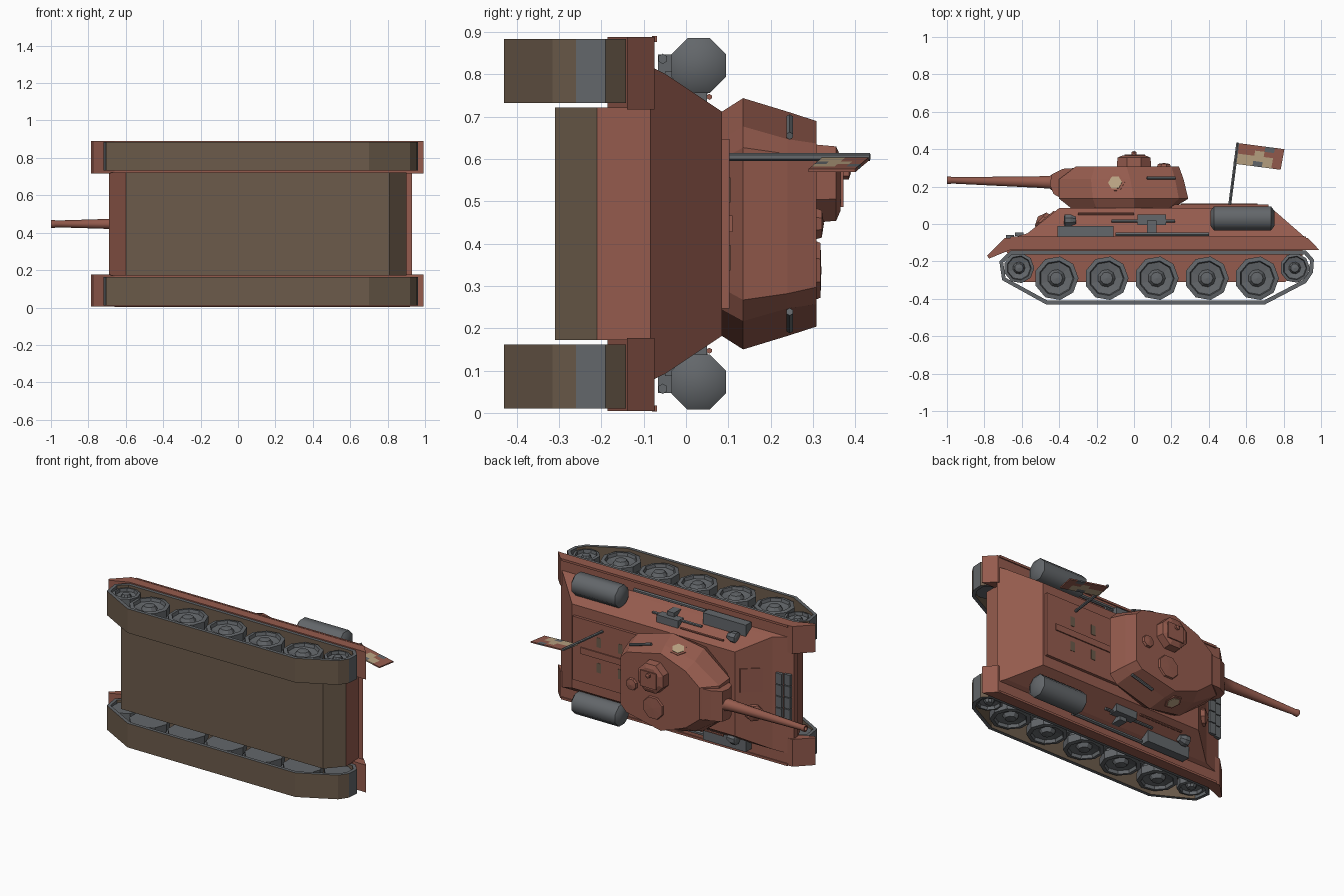
import bpy
import bmesh
from math import cos, sin, pi
from mathutils import Vector

cube = bpy.data.objects.get("Cube")
if cube:
    bpy.data.objects.remove(cube)

MID = 0.447  # middle plane across the width; the vehicle lies on its side, roof toward +y


def material(name, rgb):
    m = bpy.data.materials.new(name)
    m.use_nodes = True
    m.diffuse_color = (*rgb, 1)
    m.node_tree.nodes["Principled BSDF"].inputs["Base Color"].default_value = (*rgb, 1)
    return m


RED = material("rust_red", (0.30, 0.105, 0.075))
GREY = material("steel_grey", (0.125, 0.135, 0.145))
BROWN = material("mud_brown", (0.15, 0.105, 0.07))
TAN = material("sand_tan", (0.48, 0.36, 0.22))


def finish(name, bm, *mats, rule=None, smooth=False):
    bmesh.ops.remove_doubles(bm, verts=bm.verts, dist=0.0002)
    bmesh.ops.recalc_face_normals(bm, faces=bm.faces)
    bm.normal_update()
    if rule:
        for f in bm.faces:
            f.material_index = rule(f)
    mesh = bpy.data.meshes.new(name)
    bm.to_mesh(mesh)
    bm.free()
    obj = bpy.data.objects.new(name, mesh)
    bpy.context.collection.objects.link(obj)
    for m in mats:
        mesh.materials.append(m)
    if smooth:
        bpy.ops.object.select_all(action="DESELECT")
        obj.select_set(True)
        bpy.context.view_layer.objects.active = obj
        bpy.ops.object.shade_smooth_by_angle(angle=0.85)
    return obj


def loft(name, rings, *mats, rule=None, caps=True, smooth=False):
    """Skin a list of equal-length rings of points."""
    bm = bmesh.new()
    rows = [[bm.verts.new(p) for p in ring] for ring in rings]
    n = len(rows[0])
    for a, b in zip(rows, rows[1:]):
        for i in range(n):
            j = (i + 1) % n
            bm.faces.new((a[i], a[j], b[j], b[i]))
    if caps:
        bm.faces.new(rows[0])
        bm.faces.new(rows[-1])
    return finish(name, bm, *mats, rule=rule, smooth=smooth)


def prism(name, pts, side, d0, d1, *mats, rule=None):
    """Extrude a side profile between two distances from the middle plane."""
    rings = [[(x, y, MID + side * d) for x, y in pts] for d in (d0, d1)]
    return loft(name, rings, *mats, rule=rule)


def box(name, x0, x1, y0, y1, side, d0, d1, mat):
    return prism(name, [(x0, y0), (x1, y0), (x1, y1), (x0, y1)], side, d0, d1, mat)


def lathe(name, profile, centre, axis, seg, mat, smooth=False):
    """Spin a (radius, height) profile about an axis."""
    q = Vector(axis).to_track_quat("Z", "Y")
    rings = [[Vector(centre) + q @ Vector((max(r, 1e-6) * cos(2 * pi * (i + .5) / seg),
                                           max(r, 1e-6) * sin(2 * pi * (i + .5) / seg), h))
              for i in range(seg)] for r, h in profile]
    return loft(name, rings, mat, smooth=smooth)


def rod(name, a, b, r, mat, seg=6):
    d = Vector(b) - Vector(a)
    return lathe(name, [(r, 0), (r, d.length)], a, d, seg, mat)


def plan(y, half):
    """Mirror half a plan outline at height y into a closed ring."""
    return ([(x, y, MID + d) for x, d in half] +
            [(x, y, MID - d) for x, d in reversed(half)])


# Lower hull with muddy belly
prism("lower_hull", [(-.69, -.09), (-.69, -.13), (-.60, -.31), (.81, -.31), (.90, -.21), (.90, -.078)],
      1, -.275, .275, RED, BROWN, rule=lambda f: int(f.normal.y < -.6))

# Upper hull with sloped sides, front and rear
loft("upper_hull", [plan(y, [(x0, d), (x1, d)]) for y, x0, x1, d in
                    [(-.085, -.69, .93, .372), (-.05, -.57, .89, .355), (.085, -.40, .735, .265)]], RED)

# Engine deck and its muddy grilles
box("engine_deck", .20, .72, .08, .103, 1, -.20, .20, RED)
for x in (.37, .52):
    for side in (1, -1):
        box("deck_grille", x, x + .03, .10, .105, side, .05, .11, BROWN)
box("deck_ridge", .25, .66, .10, .11, 1, -.02, .02, RED)

# Glacis fittings: driver hatch, machine-gun ball, spare links
prism("driver_hatch", [(-.53, -.015), (-.43, .07), (-.40, .06), (-.51, -.05)], 1, .01, .16, RED)
lathe("gun_ball", [(.06, -.02), (.05, .025), (0, .045)], (-.48, .01, MID - .12), (-.74, .66, 0), 8, RED)
for i in range(4):
    for x in (-.685, -.635):
        y = -.08 + (x + .69) * .28
        box("spare_link", x, x + .043, y, y + .02, 1, -.15 + i * .073, -.082 + i * .073, GREY)

# Running gear, made once per side
track = [(-.66, -.142), (-.72, -.20), (-.705, -.30), (-.47, -.43),
         (.70, -.43), (.92, -.315), (.957, -.26), (.962, -.19), (.92, -.142)]


def inset(pts, t):
    out = []
    for i, p in enumerate(pts):
        a = (Vector(p) - Vector(pts[i - 1])).normalized()
        b = (Vector(pts[(i + 1) % len(pts)]) - Vector(p)).normalized()
        n = (Vector((-a.y, a.x)) + Vector((-b.y, b.x))).normalized()
        out.append(tuple(Vector(p) + n * t))
    return out


def track_colour(f):
    return 1 if abs(f.normal.z) > .5 or abs(f.normal.x) > .95 else 0


def wheel(name, x, y, r, side):
    prof = [(0, -.06), (r, -.06), (r, -.012), (r * .88, -.008), (r * .88, .008), (r, .012), (r, .06),
            (r * .80, .064), (r * .75, .045), (r * .40, .038), (r * .28, .06), (0, .064)]
    lathe(name, prof, (x, y, MID + side * .36), (0, 0, side), 9, GREY)


for side in (1, -1):
    inner = inset(track, .022)
    loops = [(track, .285), (track, .437), (inner, .437), (inner, .285), (track, .285)]
    loft("track", [[(x, y, MID + side * d) for x, y in pts] for pts, d in loops],
         BROWN, GREY, rule=track_colour, caps=False)
    for i in range(5):
        wheel("road_wheel", -.415 + i * .268, -.29, .118, side)
    wheel("idler_wheel", -.615, -.235, .082, side)
    wheel("drive_wheel", .86, -.235, .080, side)

    # Fender with drooping tips
    prism("fender", [(-.69, -.075), (.93, -.075), (.992, -.14), (.92, -.138), (-.66, -.138),
                     (-.775, -.185), (-.785, -.17)], side, .27, .442, RED)
    box("fender_lip", -.66, .92, -.08, -.068, side, .43, .444, RED)

    # External fuel drum
    lathe("fuel_drum", [(.045, -.17), (.07, -.152), (.07, .152), (.045, .17)],
          (.58, .03, MID + side * .374), (1, 0, 0), 8, GREY, smooth=True)

    # Stowage on the sloped side
    box("tool_box", -.41, -.11, -.066, -.01, side, .32, .40, GREY)
    box("tool_mount", .02, .17, -.005, .05, side, .27, .335, GREY)
    box("tool_post", .07, .12, -.05, .02, side, .30, .36, GREY)
    rod("tow_bar", (-.10, -.055, MID + side * .39), (.40, -.055, MID + side * .39), .012, GREY)
    rod("shovel_handle", (-.12, .015, MID + side * .325), (.22, .015, MID + side * .325), .009, GREY)
    lathe("side_lamp", [(.02, -.03), (.034, 0), (.034, .03), (.02, .035)],
          (-.34, .02, MID + side * .32), (-1, 0, 0), 8, GREY)
    rod("hand_rail", (-.30, .055, MID + side * .30), (.0, .055, MID + side * .30), .007, RED)

    # Turret badge and rail
    n = (-.19, .31, side)
    spot = Vector((-.10, .22, MID + side * .254))
    lathe("badge_back", [(.052, -.004), (.052, .004)], spot, n, 6, RED)
    lathe("badge", [(.038, -.002), (.038, .007)], spot, n, 6, TAN)
    rod("turret_rail", (.07, .245, MID + side * .25), (.22, .245, MID + side * .208), .009, GREY)

# Turret
loft("turret", [
    plan(.08, [(-.33, .13), (-.20, .24), (0, .262), (.18, .20), (.20, .15)]),
    plan(.135, [(-.40, .12), (-.22, .26), (0, .297), (.24, .23), (.29, .18)]),
    plan(.24, [(-.40, .11), (-.23, .22), (-.02, .265), (.22, .20), (.265, .165)]),
    plan(.308, [(-.31, .10), (-.21, .18), (-.04, .243), (.20, .19), (.24, .15)])], RED)

# Gun mantlet and barrel
prism("mantlet", [(-.36, .12), (-.43, .16), (-.45, .21), (-.44, .265), (-.38, .295), (-.30, .30)],
      1, -.095, .095, RED)
lathe("barrel", [(.05, -.05), (.05, .03), (.036, .05), (.032, .12), (.018, .575), (.021, .58), (.021, .60),
                 (.013, .60), (.013, .57)], (-.40, .222, MID), (-1, .02, 0), 10, RED, smooth=True)

# Commander cupola, loader hatch and ventilator
lathe("cupola", [(.10, 0), (.095, .05), (.07, .06), (0, .062)], (0, .305, MID + .095), (0, 1, 0), 8, RED)
box("cupola_hatch", -.05, .06, .365, .372, 1, .04, .14, RED)
lathe("periscope", [(.015, 0), (.015, .085), (0, .09)], (0, .30, MID + .12), (0, 1, 0), 6, RED)
lathe("loader_hatch", [(.075, 0), (.07, .012), (0, .014)], (.01, .306, MID - .11), (0, 1, 0), 8, RED)
lathe("ventilator", [(.04, 0), (.035, .015), (0, .02)], (.16, .306, MID), (0, 1, 0), 8, RED)

# Flag pole and patched flag
rod("flag_pole", (.51, .09, MID + .158), (.555, .435, MID + .158), .009, GREY)
pattern = ["RRRGR", "RRTRR", "TTTTR", "TTGTR"]
bm = bmesh.new()
rows = len(pattern)
cols = len(pattern[0])
grid = [[bm.verts.new((.552 + .252 * c / cols - .02 * r / rows,
                       .433 - .033 * c / cols - .11 * r / rows,
                       MID + .158 - .028 * c / cols)) for c in range(cols + 1)] for r in range(rows + 1)]
for r in range(rows):
    for c in range(cols):
        f = bm.faces.new((grid[r][c], grid[r + 1][c], grid[r + 1][c + 1], grid[r][c + 1]))
        f.material_index = "RTG".index(pattern[r][c])
flag = finish("flag", bm, RED, TAN, GREY)
flag.modifiers.new("thickness", "SOLIDIFY").thickness = .008
